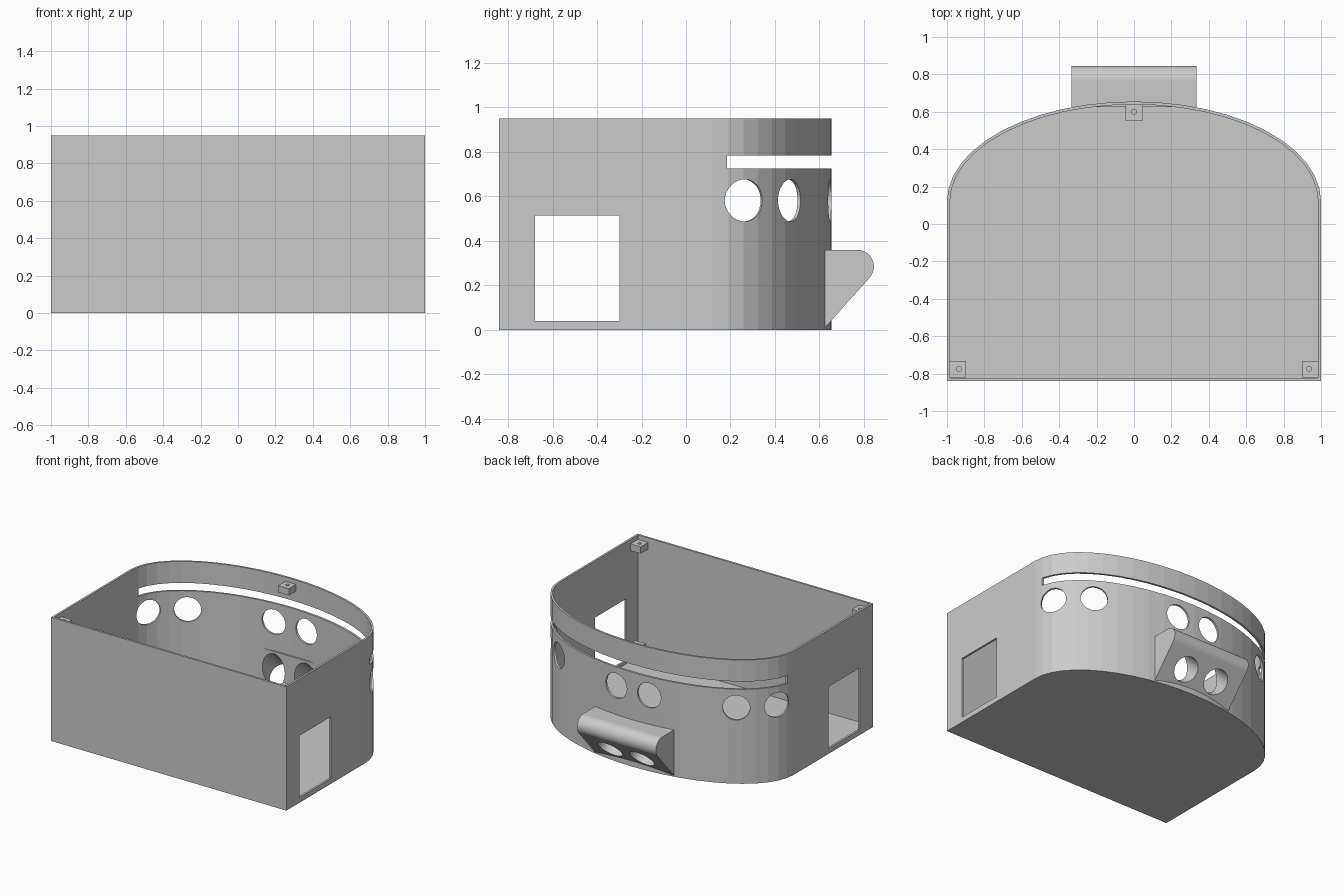
import bpy, bmesh
from math import sin, cos, acos, asin, pi, radians
from mathutils import Matrix, Vector

cube = bpy.data.objects.get("Cube")
if cube:
    bpy.data.objects.remove(cube)

grey = bpy.data.materials.new("plain_grey")
grey.use_nodes = True
grey.diffuse_color = (0.6, 0.6, 0.6, 1)
grey.node_tree.nodes["Principled BSDF"].inputs["Base Color"].default_value = (0.6, 0.6, 0.6, 1)

WALL = 0.016
FRONT, CURVE_Y, DEPTH = -0.84, 0.12, 0.535
HEIGHT = 0.95


def finish(name, bm):
    bmesh.ops.recalc_face_normals(bm, faces=bm.faces)
    mesh = bpy.data.meshes.new(name)
    bm.to_mesh(mesh)
    bm.free()
    mesh.materials.append(grey)
    obj = bpy.data.objects.new(name, mesh)
    bpy.context.collection.objects.link(obj)
    return obj


def prism(name, points, direction):
    """Extrude a closed outline along a direction."""
    bm = bmesh.new()
    face = bm.faces.new([bm.verts.new(p) for p in points])
    out = bmesh.ops.extrude_face_region(bm, geom=[face])
    verts = [v for v in out["geom"] if isinstance(v, bmesh.types.BMVert)]
    bmesh.ops.translate(bm, verts=verts, vec=direction)
    return finish(name, bm)


def box(name, low, high):
    (x0, y0, z0), (x1, y1, z1) = low, high
    base = [(x0, y0, z0), (x1, y0, z0), (x1, y1, z0), (x0, y1, z0)]
    return prism(name, base, (0, 0, z1 - z0))


def rod(name, centre, axis, radius, length):
    bm = bmesh.new()
    turn = Vector(axis).to_track_quat("Z", "Y").to_matrix().to_4x4()
    bmesh.ops.create_cone(bm, cap_ends=True, segments=32, radius1=radius, radius2=radius,
                          depth=length, matrix=Matrix.Translation(centre) @ turn)
    return finish(name, bm)


def cut(target, cutters):
    for cutter in cutters:
        mod = target.modifiers.new("cut", "BOOLEAN")
        mod.operation = "DIFFERENCE"
        mod.solver = "EXACT"
        mod.object = cutter
    bpy.context.view_layer.update()
    graph = bpy.context.evaluated_depsgraph_get()
    mesh = bpy.data.meshes.new_from_object(target.evaluated_get(graph))
    target.modifiers.clear()
    target.data = mesh


def outline(inset, z, steps=24):
    """Straight front and sides, half-ellipse back."""
    a, b = 1 - inset, DEPTH - inset
    arc = [(a * cos(pi * i / steps), CURVE_Y + b * sin(pi * i / steps), z)
           for i in range(steps + 1)]
    return [(-a, FRONT + inset, z), (a, FRONT + inset, z)] + arc


# Open-topped shell with floor
shell = prism("shell", outline(0, 0), (0, 0, HEIGHT))
cavity = prism("cavity_cutter", outline(WALL, WALL), (0, 0, HEIGHT))
doors = box("door_cutter", (-1.1, -0.68, 0.04), (1.1, -0.30, 0.515))
slot = box("slot_cutter", (-1.1, 0.185, 0.725), (1.1, 0.8, 0.785))
cutters = [cavity, doors, slot]

# Round windows, square to the curved wall
angles = [asin((y - CURVE_Y) / DEPTH) for y in (0.265, 0.47)] + [acos(0.14)]
for t in angles:
    for side in (1, -1):
        centre = (side * cos(t), CURVE_Y + DEPTH * sin(t), 0.582)
        axis = (side * DEPTH * cos(t), sin(t), 0)
        cutters.append(rod("window_cutter", centre, axis, 0.095, 0.2))

# Rear hood with rounded top and slanted underside
hood_x, hood_y = 0.335, 0.625
arc = [radians(90 - 131 * i / 12) for i in range(13)]
profile = [(hood_y, 0.01), (hood_y, 0.36)]
profile += [(0.77 + 0.075 * cos(t), 0.285 + 0.075 * sin(t)) for t in arc]
hood = prism("rear_hood", [(-hood_x, y, z) for y, z in profile], (2 * hood_x, 0, 0))

# Two holes through the slanted face and the wall behind it
ports = [rod("port_cutter", (side * 0.135, 0.727, 0.125), (0, 0.75, -0.66), 0.095, 0.5)
         for side in (1, -1)]
cut(shell, cutters + ports)
cut(hood, ports)

# Drilled mounting blocks under the rim
screw_holes = []
for name, x, y in (("left_mount", 0.942, -0.777), ("right_mount", -0.942, -0.777),
                   ("rear_mount", 0, 0.597)):
    block = box(name, (x - 0.045, y - 0.045, 0.865), (x + 0.045, y + 0.045, 0.917))
    hole = rod("screw_cutter", (x * 0.993, y + 0.003, 0.89), (0, 0, 1), 0.013, 0.2)
    cut(block, [hole])
    screw_holes.append(hole)

# Remove the cutting tools
for tool in cutters + ports + screw_holes:
    bpy.data.objects.remove(tool)
